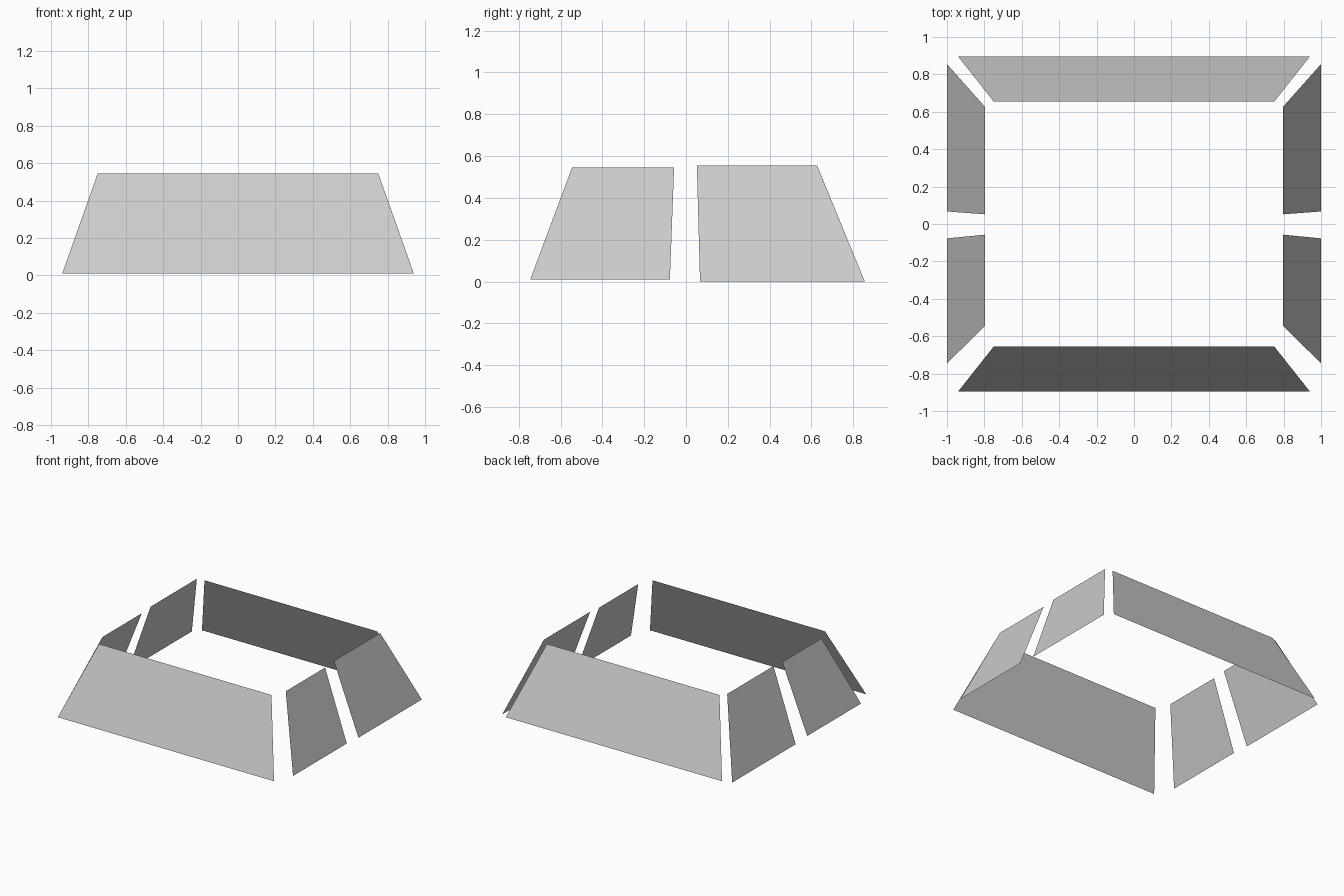
import bpy

if "Cube" in bpy.data.objects:
    bpy.data.objects.remove(bpy.data.objects["Cube"])


def panel(name, corners):
    """Single flat sheet from four corners, outward-facing."""
    mesh = bpy.data.meshes.new(name)
    mesh.from_pydata(corners, [], [(0, 1, 2, 3)])
    obj = bpy.data.objects.new(name, mesh)
    bpy.context.collection.objects.link(obj)
    return obj


# Long front and back panels, leaning inward
for name, s in (("front_panel", 1), ("back_panel", -1)):
    panel(name, [(-0.94 * s, -0.895 * s, 0.01), (0.94 * s, -0.895 * s, 0.01),
                 (0.75 * s, -0.655 * s, 0.545), (-0.75 * s, -0.655 * s, 0.545)])

# Paired side panels: bottom y range, top y range, bottom z, top z
sides = {
    "front_side_panel": ((-0.745, -0.077), (-0.545, -0.057), 0.01, 0.545),
    "back_side_panel": ((0.067, 0.855), (0.052, 0.627), 0.0, 0.555),
}
for name, (low, high, z0, z1) in sides.items():
    for side, s in (("right", 1), ("left", -1)):
        corners = [(s, low[0], z0), (s, low[1], z0),
                   (0.797 * s, high[1], z1), (0.797 * s, high[0], z1)]
        panel(f"{side}_{name}", corners if s > 0 else corners[::-1])
